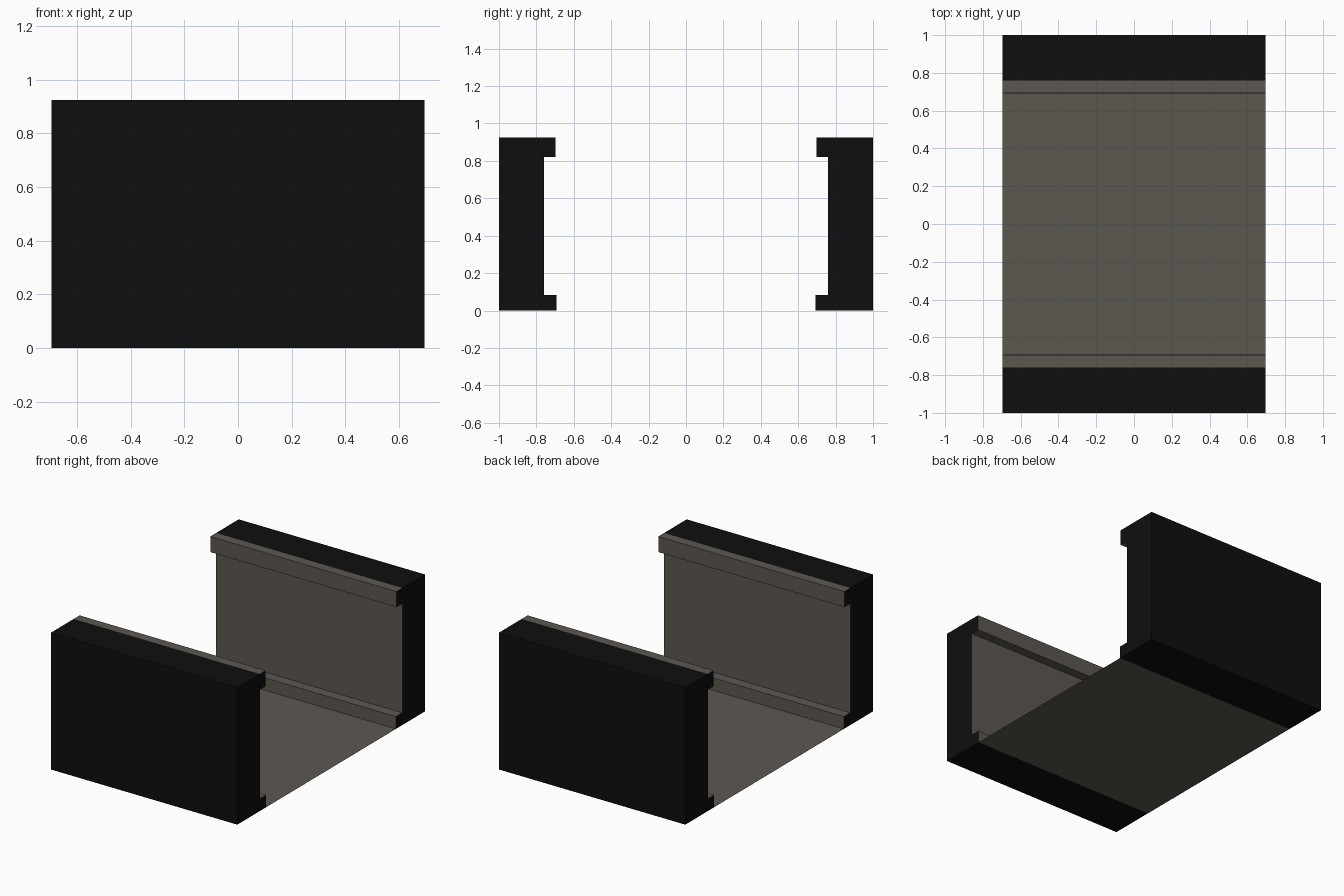
import bpy, bmesh

if "Cube" in bpy.data.objects:
    bpy.data.objects.remove(bpy.data.objects["Cube"])

HALF_X = 0.695


def material(name, rgb):
    m = bpy.data.materials.new(name)
    m.diffuse_color = (*rgb, 1)
    m.use_nodes = True
    m.node_tree.nodes["Principled BSDF"].inputs["Base Color"].default_value = m.diffuse_color
    return m


BLACK = material("black shell", (0.0045, 0.0045, 0.0045))
GREY = material("warm grey lining", (0.107, 0.095, 0.081))


def finish(bm, name, mats):
    bmesh.ops.recalc_face_normals(bm, faces=bm.faces)
    mesh = bpy.data.meshes.new(name)
    bm.to_mesh(mesh)
    bm.free()
    for m in mats:
        mesh.materials.append(m)
    obj = bpy.data.objects.new(name, mesh)
    bpy.context.collection.objects.link(obj)
    return obj


# C-shaped wall profile: (distance from centre, height, 1 if the edge to the next point is grey)
PROFILE = [
    (1.0, 0.0, 0), (1.0, 0.925, 0), (0.76, 0.925, 1), (0.697, 0.925, 1),
    (0.697, 0.82, 1), (0.76, 0.82, 1), (0.76, 0.083, 1), (0.692, 0.083, 1),
    (0.692, 0.0, 0),
]


def wall(name, side):
    bm = bmesh.new()
    ends = [[bm.verts.new((x, side * y, z)) for y, z, _ in PROFILE]
            for x in (-HALF_X, HALF_X)]
    n = len(PROFILE)
    for i, (_, _, grey) in enumerate(PROFILE):
        j = (i + 1) % n
        face = bm.faces.new((ends[0][i], ends[0][j], ends[1][j], ends[1][i]))
        face.material_index = grey
    for loop in ends:  # black end caps
        bm.faces.new(loop)
    return finish(bm, name, (BLACK, GREY))


# Front and back walls
wall("front_wall", -1)
wall("back_wall", 1)

# Thin floor sheet between the bottom lips
bm = bmesh.new()
bm.faces.new([bm.verts.new((sx * HALF_X, sy * 0.692, 0))
              for sx, sy in ((-1, -1), (1, -1), (1, 1), (-1, 1))])
finish(bm, "floor", (GREY,))
